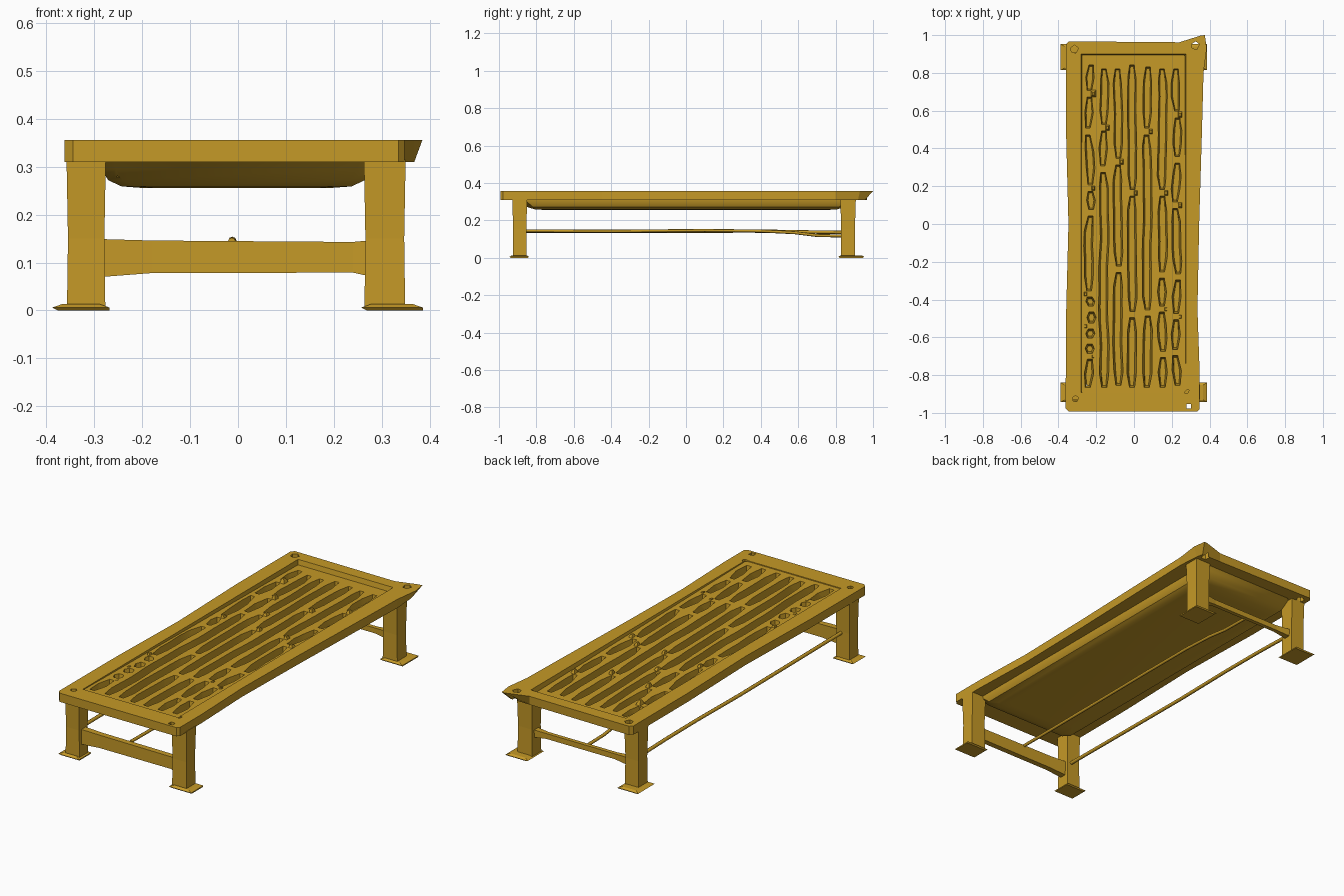
import bpy, bmesh, math, random
from mathutils import Vector

if "Cube" in bpy.data.objects:
    bpy.data.objects.remove(bpy.data.objects["Cube"])

random.seed(4)
gold = bpy.data.materials.new("mustard gold")
gold.diffuse_color = (0.56, 0.32, 0.02, 1)
gold.use_nodes = True
gold.node_tree.nodes["Principled BSDF"].inputs["Base Color"].default_value = gold.diffuse_color


def loft(name, groups):
    """Solid(s) skinned through rings of 3D points; groups = list of ring lists."""
    bm = bmesh.new()
    for rings in groups:
        vs = [[bm.verts.new(p) for p in r] for r in rings]
        n = len(vs[0])
        for a, b in zip(vs, vs[1:]):
            for i in range(n):
                j = (i + 1) % n
                bm.faces.new((a[i], a[j], b[j], b[i]))
        bm.faces.new(vs[0][::-1])
        bm.faces.new(vs[-1])
    bmesh.ops.recalc_face_normals(bm, faces=bm.faces[:])
    me = bpy.data.meshes.new(name)
    bm.to_mesh(me)
    bm.free()
    me.materials.append(gold)
    ob = bpy.data.objects.new(name, me)
    bpy.context.collection.objects.link(ob)
    return ob


def rect(x0, x1, y0, y1, z):
    return [(x0, y0, z), (x1, y0, z), (x1, y1, z), (x0, y1, z)]


def activate(ob):
    bpy.ops.object.select_all(action='DESELECT')
    ob.select_set(True)
    bpy.context.view_layer.objects.active = ob


def cut(ob, cutter):
    m = ob.modifiers.new("cut", 'BOOLEAN')
    m.operation, m.solver, m.object = 'DIFFERENCE', 'EXACT', cutter
    activate(ob)
    bpy.ops.object.modifier_apply(modifier=m.name)
    bpy.data.objects.remove(cutter)


def smooth(ob, deg=35):
    activate(ob)
    bpy.ops.object.shade_smooth_by_angle(angle=math.radians(deg))


# frame: waisted outline with one flared back corner
outline = [(-.345, -.992), (.335, -.992), (.348, -.978), (.348, -.8), (.336, -.45),
           (.345, 0), (.36, .5), (.368, .8)]
flare_top = [(.385, .93), (.375, 1.0), (.355, .998), (.24, .962)]
flare_low = [(.36, .92), (.352, .957), (.335, .957), (.24, .958)]
rest = [(-.345, .967), (-.36, .95), (-.36, .5), (-.347, 0), (-.36, -.5), (-.362, -.975)]
low = [(x, y, .31) for x, y in outline + flare_low + rest]
top = [(x, y, .356) for x, y in outline + flare_top + rest]
frame = loft("bed_frame", [[low, top]])
cut(frame, loft("opening", [[rect(-.27, .262, -.885, .885, .29),
                             rect(-.283, .28, -.895, .905, .38)]]))

# corner holes
holes = []
for x, y, r in [(-.315, .925, .022), (.325, .945, .022), (-.31, -.925, .017), (.278, -.885, .014)]:
    ring = [(x + r * math.cos(a), y + r * math.sin(a)) for a in (.3, 1.5, 2.8, 3.9, 5.1)]
    holes.append([[(p, q, z) for p, q in ring] for z in (.28, .38)])
holes.append([rect(.277, .302, -.978, -.953, z) for z in (.28, .38)])
cut(frame, loft("hole_cutters", holes))


# tray: solid block with a rounded belly, its top sinking slightly to the back
def tray_ring(hx, hy, z, tilt=0):
    c = .03
    pts = [(-hx + c, -hy), (hx - c, -hy), (hx, -hy + c), (hx, hy - c),
           (hx - c, hy), (-hx + c, hy), (-hx, hy - c), (-hx, -hy + c)]
    return [(x - .003, y, z + tilt * y) for x, y in pts]


tray = loft("slatted_tray", [[tray_ring(.20, .76, .256), tray_ring(.24, .81, .259),
                              tray_ring(.268, .85, .272), tray_ring(.282, .875, .295),
                              tray_ring(.287, .905, .318), tray_ring(.287, .905, .341, -.012)]])


# slots: tapered wandering channels, broken by irregular bridges
def slot(x, y0, y1, wob, ph):
    def ring(w, inset, z):
        n = max(2, int((y1 - y0) / .07))
        a, b = y0 + inset, y1 - inset
        left, right = [], []
        for i in range(n + 1):
            t = i / n
            y = a + (b - a) * t
            c = x + wob * math.sin(9 * y + ph) + wob * .5 * math.sin(23 * y + 2 * ph)
            k = w * (.55 if i in (0, n) else 1)
            left.append((c - k, y, z))
            right.append((c + k, y, z))
        return right + left[::-1]
    return [ring(.015, .012, .278), ring(.026, 0, .36)]


columns = [
    (-.235, .007, [-.88, -.70, -.62, -.54, -.45, -.37, .06, .19, .49, .69, .86]),
    (-.160, .004, [-.88, .29, .51, .84]),
    (-.085, .003, [-.87, -.24, .33, .84]),
    (-.010, .002, [-.88, -.48, .165, .86]),
    (.070, .003, [-.88, -.47, .49, .85]),
    (.150, .003, [-.88, -.69, -.45, -.27, .165, .84]),
    (.225, .006, [-.87, -.68, -.49, -.28, .10, .34, .58, .84]),
]
slots, bridges = [], []
for i, (x, wob, ys) in enumerate(columns):
    for a, b in zip(ys, ys[1:]):
        slots.append(slot(x, a + .014, b - .014, wob, i * 1.7))
    bridges += [(x, y) for y in ys[1:-1]]
cut(tray, loft("slot_cutters", slots))
smooth(tray, 30)

# small ragged lumps on some of the bridges
lumps = []
for x, y in bridges[::2]:
    r, h = random.uniform(.016, .024), random.uniform(.35, .356)
    dx = random.choice((-.02, .02))
    lumps.append([rect(x + dx - r * .7, x + dx + r * .7, y - r, y + r, .325),
                  rect(x + dx - .006, x + dx + .004, y - .008, y + .006, h)])
loft("grille_lumps", lumps)

# legs with thin foot plates
for side, lx in (("left", (-.357, -.277)), ("right", (.264, .349))):
    for end, ly in (("front", (-.926, -.852)), ("back", (.828, .905))):
        x0, x1 = lx
        y0, y1 = ly
        loft(f"{end}_{side}_leg", [[rect(x0, x1, y0, y1, .006),
                                    rect(x0 + .002, x1 - .002, y0 + .002, y1 - .002, .15),
                                    rect(x0 - .001, x1 + .001, y0 - .003, y1 + .003, .315)]])
        fx0, fx1 = (-.388, -.268) if side == "left" else (.257, .386)
        fy0, fy1 = (-.943, -.84) if end == "front" else (.814, .952)
        loft(f"{end}_{side}_foot", [[rect(fx0 + .012, fx1, fy0 + .006, fy1 - .006, 0),
                                     rect(fx0, fx1, fy0, fy1, .006),
                                     rect(fx0 + .02, fx1 - .02, fy0 + .012, fy1 - .012, .013)]])


# cross bars between the legs
def cross_bar(name, stations):
    loft(name, [[[(x, y0, z0), (x, y1, z0), (x, y1, z1), (x, y0, z1)]
                 for x, y0, y1, z0, z1 in stations]])


cross_bar("front_cross_bar", [(-.285, -.905, -.87, .070, .149), (-.18, -.903, -.873, .078, .146),
                              (.24, -.903, -.873, .079, .143), (.272, -.905, -.87, .072, .146)])
cross_bar("back_cross_bar", [(-.285, .85, .885, .102, .142), (-.2, .857, .878, .11, .138),
                             (.2, .857, .878, .11, .138), (.272, .85, .885, .102, .142)])


# thin lengthwise rods
def rod(name, path, r):
    rings = [[(x + r * math.cos(k * math.tau / 8), y, z + r * math.sin(k * math.tau / 8))
              for k in range(8)] for x, y, z in path]
    smooth(loft(name, [rings]), 50)


rod("left_rod", [(-.305, -.86, .142), (-.308, -.4, .141), (-.312, 0, .142), (-.308, .35, .143),
                 (-.305, .6, .139), (-.306, .72, .137), (-.31, .84, .136)], .009)
rod("middle_rod", [(-.013, -.875, .144), (-.01, -.4, .142), (-.012, .1, .146), (-.01, .4, .143),
                   (-.01, .58, .134), (-.01, .7, .119), (-.01, .86, .116)], .008)
